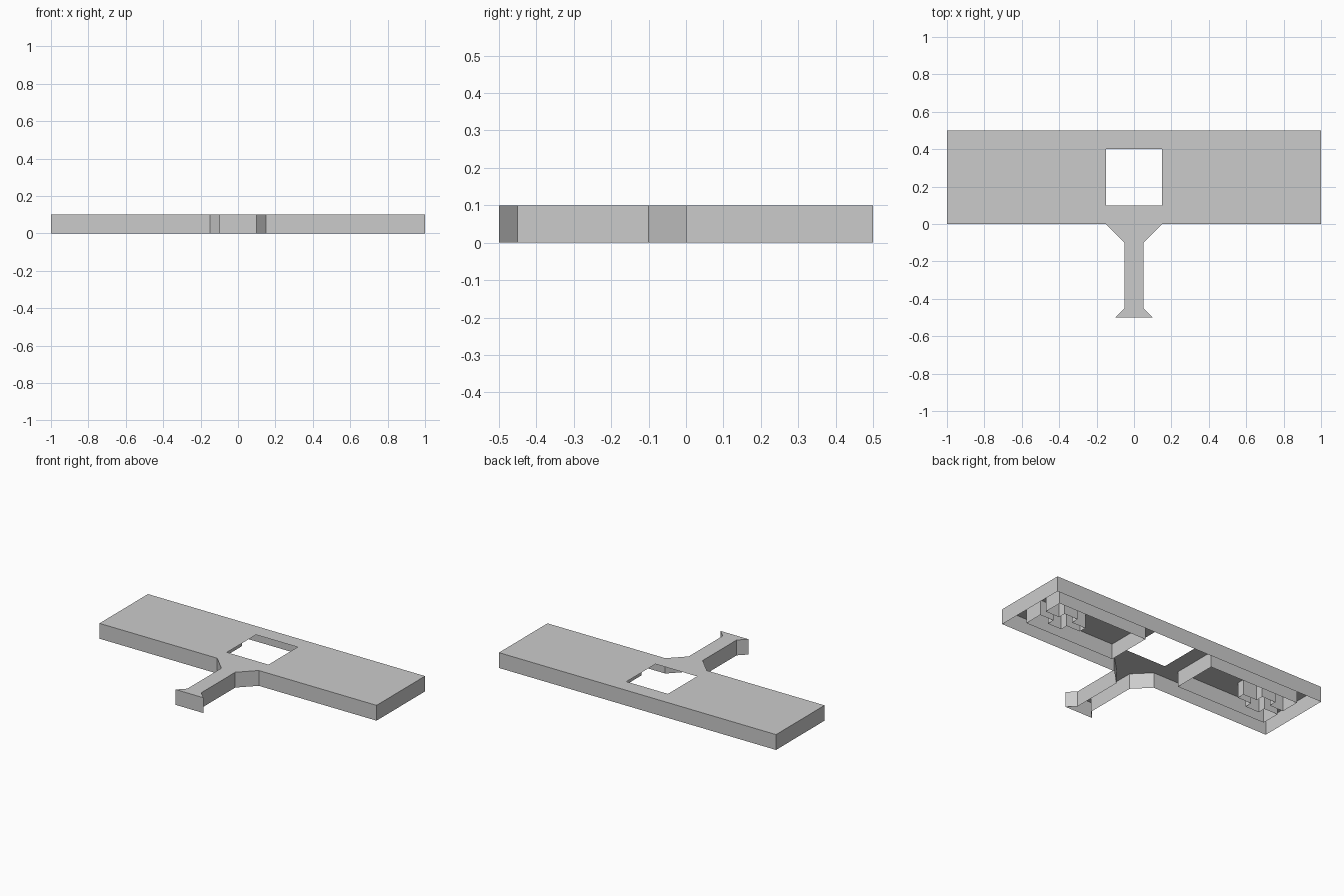
import bpy
import bmesh

HEIGHT = 0.1

cube = bpy.data.objects.get("Cube")
if cube:
    bpy.data.objects.remove(cube, do_unlink=True)

grey = bpy.data.materials.new("plain_grey")
grey.use_nodes = True
colour = (0.6, 0.6, 0.6, 1)
grey.diffuse_color = colour
grey.node_tree.nodes["Principled BSDF"].inputs["Base Color"].default_value = colour


def finish(name, bm):
    """Turn a half-model bmesh into an object mirrored across x."""
    mesh = bpy.data.meshes.new(name)
    bm.to_mesh(mesh)
    bm.free()
    mesh.materials.append(grey)
    obj = bpy.data.objects.new(name, mesh)
    bpy.context.collection.objects.link(obj)
    mirror = obj.modifiers.new("mirror", "MIRROR")
    mirror.use_axis[0] = True
    mirror.use_clip = True
    return obj


def sheet(name, outline):
    """Flat deck from a clockwise outline, facing up."""
    bm = bmesh.new()
    bm.faces.new([bm.verts.new((x, y, HEIGHT)) for x, y in reversed(outline)])
    return finish(name, bm)


def walls(name, path, closed=False):
    """Thin upright walls along a clockwise path, facing outward."""
    bm = bmesh.new()
    low = [bm.verts.new((x, y, 0)) for x, y in path]
    top = [bm.verts.new((x, y, HEIGHT)) for x, y in path]
    count = len(path)
    for i in range(count if closed else count - 1):
        j = (i + 1) % count
        bm.faces.new((low[i], top[i], top[j], low[j]))
    return finish(name, bm)


# Outer edge: wing, chamfered root, neck and flared tip of the tongue
outer = [(0, 0.5), (1, 0.5), (1, 0), (0.15, 0), (0.05, -0.1),
         (0.05, -0.45), (0.1, -0.5), (0, -0.5)]
# Square opening through the deck
opening = [(0, 0.1), (0.15, 0.1), (0.15, 0.4), (0, 0.4)]

sheet("top_deck", outer + opening)
walls("outer_walls", outer)

# Inner chamber on the underside, with a cross-shaped slot cut in from its end
MID = 0.25
slot = [(0.9, 0.025), (0.8, 0.025), (0.8, 0.075), (0.7, 0.075), (0.7, 0.025), (0.6, 0.025)]
slot_path = [(x, MID + w) for x, w in slot] + [(x, MID - w) for x, w in reversed(slot)]
chamber = [(0.25, 0.1), (0.25, 0.4), (0.9, 0.4)] + slot_path + [(0.9, 0.1)]
walls("chamber_walls", chamber, closed=True)
